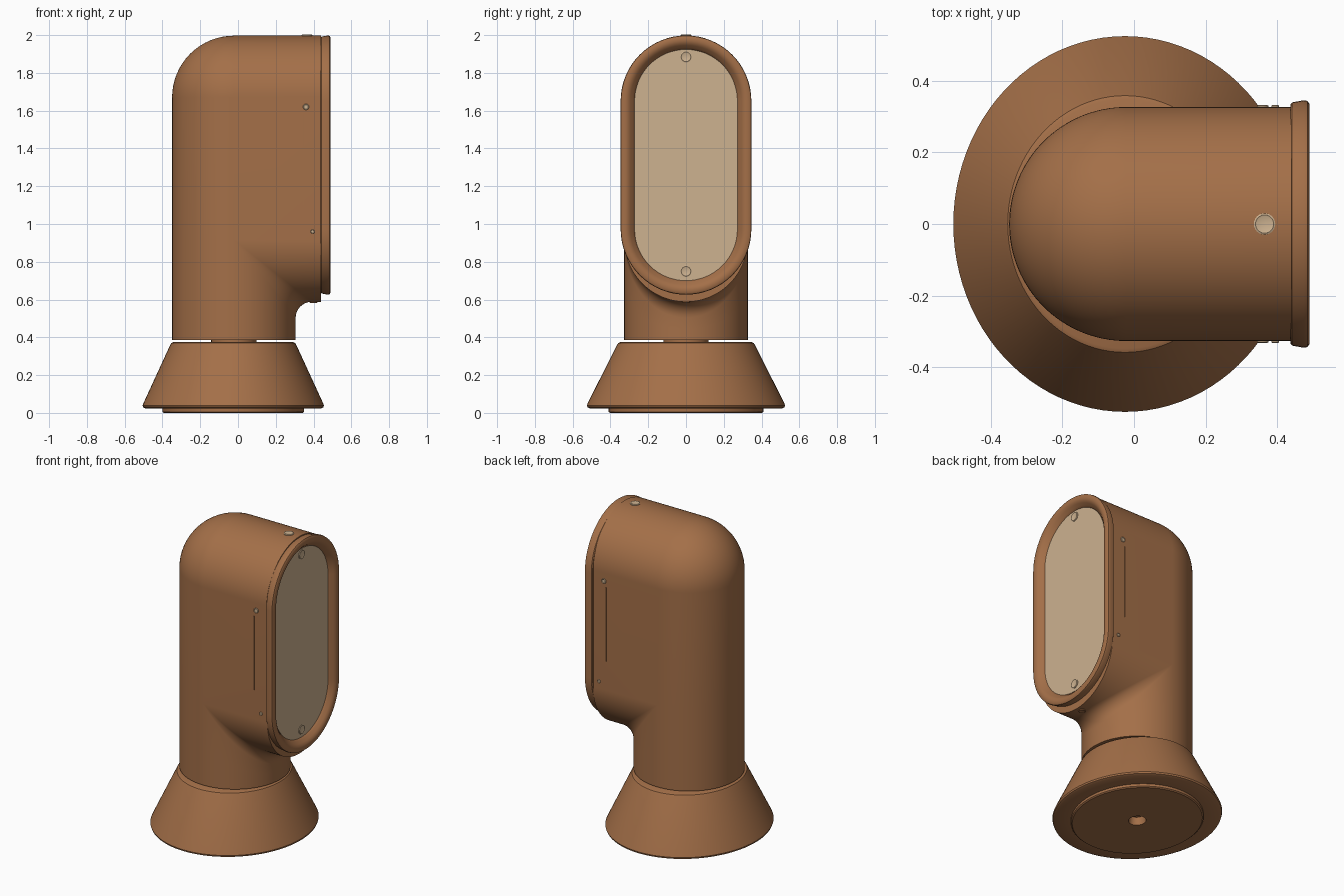
import bpy, bmesh, math
from math import sin, cos, pi

if "Cube" in bpy.data.objects:
    bpy.data.objects.remove(bpy.data.objects["Cube"])

def material(name, rgb):
    m = bpy.data.materials.new(name)
    m.diffuse_color = (*rgb, 1)
    m.use_nodes = True
    m.node_tree.nodes["Principled BSDF"].inputs["Base Color"].default_value = m.diffuse_color
    return m

BROWN = material("brown_casing", (0.37, 0.16, 0.065))
TAN = material("tan_panel", (0.61, 0.445, 0.28))

def finish(name, bm, mat, angle=35):
    bmesh.ops.remove_doubles(bm, verts=bm.verts, dist=1e-5)
    bmesh.ops.recalc_face_normals(bm, faces=bm.faces)
    me = bpy.data.meshes.new(name)
    bm.to_mesh(me)
    bm.free()
    me.materials.append(mat)
    ob = bpy.data.objects.new(name, me)
    bpy.context.collection.objects.link(ob)
    bpy.ops.object.select_all(action='DESELECT')
    bpy.context.view_layer.objects.active = ob
    ob.select_set(True)
    bpy.ops.object.shade_smooth_by_angle(angle=math.radians(angle))
    return ob

def bridge(bm, rings, closed_rings=True):
    """Quads between successive rings of points."""
    rows = [[bm.verts.new(p) for p in r] for r in rings]
    for a, b in zip(rows, rows[1:]):
        n = len(a)
        for i in range(n if closed_rings else n - 1):
            j = (i + 1) % n
            bm.faces.new((a[i], a[j], b[j], b[i]))
    return rows

def lathe(name, profile, mat, centre=(0, 0, 0), scale_y=1.0, seg=64):
    bm = bmesh.new()
    rings = [[(centre[0] + r * cos(2 * pi * i / seg),
               centre[1] + r * scale_y * sin(2 * pi * i / seg),
               centre[2] + z) for i in range(seg)] for r, z in profile]
    bridge(bm, rings)
    bmesh.ops.dissolve_degenerate(bm, dist=1e-6, edges=bm.edges)
    return finish(name, bm, mat)

# Flared base with stepped foot and a hole underneath
lathe("base", [(0, .05), (.045, .05), (.05, 0), (.368, 0), (.375, .006), (.375, .022),
               (.465, .024), (.477, .03), (.48, .04), (.474, .055), (.336, .355),
               (.328, .37), (.318, .375), (0, .375)], BROWN, (-.025, 0, 0), 1.094, 96)
lathe("neck_pin", [(0, .36), (.12, .36), (.12, .4), (0, .4)], BROWN, (-.022, 0, 0))

# Body: vertical slices across y, round column + round-ended hood with a filleted throat
CX, R, LOW, HIGH, BOTTOM, FRONT = -.022, .327, .915, 1.67, .385, .44

def slice_points(phi):
    c, y = max(cos(phi), 0), R * sin(phi)
    x, z, f = CX + R * c, LOW - R * c, .085 * c
    pts = [(x, BOTTOM), (x, BOTTOM + (z - f - BOTTOM) * .5)]
    for k in range(9):
        t = pi / 2 * k / 8
        pts.append((x + f * (1 - cos(t)), z - f + f * sin(t)))
    pts += [(FRONT, z), (FRONT, HIGH + R * c)]
    for k in range(17):
        t = pi / 2 * (1 - k / 16)
        pts.append((CX - R * c * cos(t), HIGH + R * c * sin(t)))
    pts += [(CX - R * c, LOW), (CX - R * c, BOTTOM)]
    return [(px, y, pz) for px, pz in pts]

bm = bmesh.new()
N = 64
bridge(bm, [slice_points(-pi / 2 + pi * i / N) for i in range(N + 1)])
for s in (-1, 1):   # flat side walls of the hood
    bm.faces.new([bm.verts.new(p) for p in
                  ((CX, s * R, LOW), (FRONT, s * R, LOW), (FRONT, s * R, HIGH), (CX, s * R, HIGH))])
bmesh.ops.dissolve_degenerate(bm, dist=1e-6, edges=bm.edges)
finish("body", bm, BROWN)

# Round-ended loop in the yz plane
def stadium(x, r, lo=.972, hi=1.652, n=32):
    top = [(x, r * cos(pi * i / n), hi + r * sin(pi * i / n)) for i in range(n + 1)]
    low = [(x, -r * cos(pi * i / n), lo - r * sin(pi * i / n)) for i in range(n + 1)]
    return top + low

# Opening rim with rounded lip
bm = bmesh.new()
bridge(bm, [stadium(x, r) for x, r in
            ((.437, .25), (.437, .334), (.442, .34), (.475, .346), (.485, .344), (.49, .336),
             (.49, .318), (.487, .306), (.478, .294), (.465, .282), (.455, .272), (.44, .268))])
finish("opening_rim", bm, BROWN)

# Front panel set in the rim
bm = bmesh.new()
rows = bridge(bm, [stadium(.442, .272), stadium(.456, .272)])
bm.faces.new(rows[1])
finish("front_panel", bm, TAN)

# Slotted screws: a low disc with a raised ring, turned to face a direction
def screw(name, pos, rot, r, mat):
    ob = lathe(name, [(0, -.01), (r, -.01), (r, .003), (r * .85, .005), (r * .7, .003), (0, .003)],
               mat, seg=24)
    ob.location, ob.rotation_euler = pos, rot
    return ob

screw("top_screw", (.365, 0, HIGH + R), (0, 0, 0), .03, TAN)
for label, z in (("upper", 1.885), ("lower", .75)):
    screw("panel_screw_" + label, (.456, 0, z), (0, pi / 2, 0), .03, TAN)
screw("throat_screw", (.4, 0, LOW - R), (pi, 0, 0), .022, BROWN)
for side, s in (("front", -1), ("back", 1)):
    turn = (-s * pi / 2, 0, 0)
    screw("upper_screw_" + side, (.36, s * R, 1.62), turn, .016, TAN)
    screw("lower_screw_" + side, (.395, s * R, .96), turn, .011, TAN)
    # Fine seam line below the upper screw
    bm = bmesh.new()
    bmesh.ops.create_cube(bm, size=1)
    bmesh.ops.scale(bm, vec=(.003, .008, .48), verts=bm.verts)
    bmesh.ops.translate(bm, vec=(.345, s * R, 1.34), verts=bm.verts)
    finish("seam_" + side, bm, BROWN)
